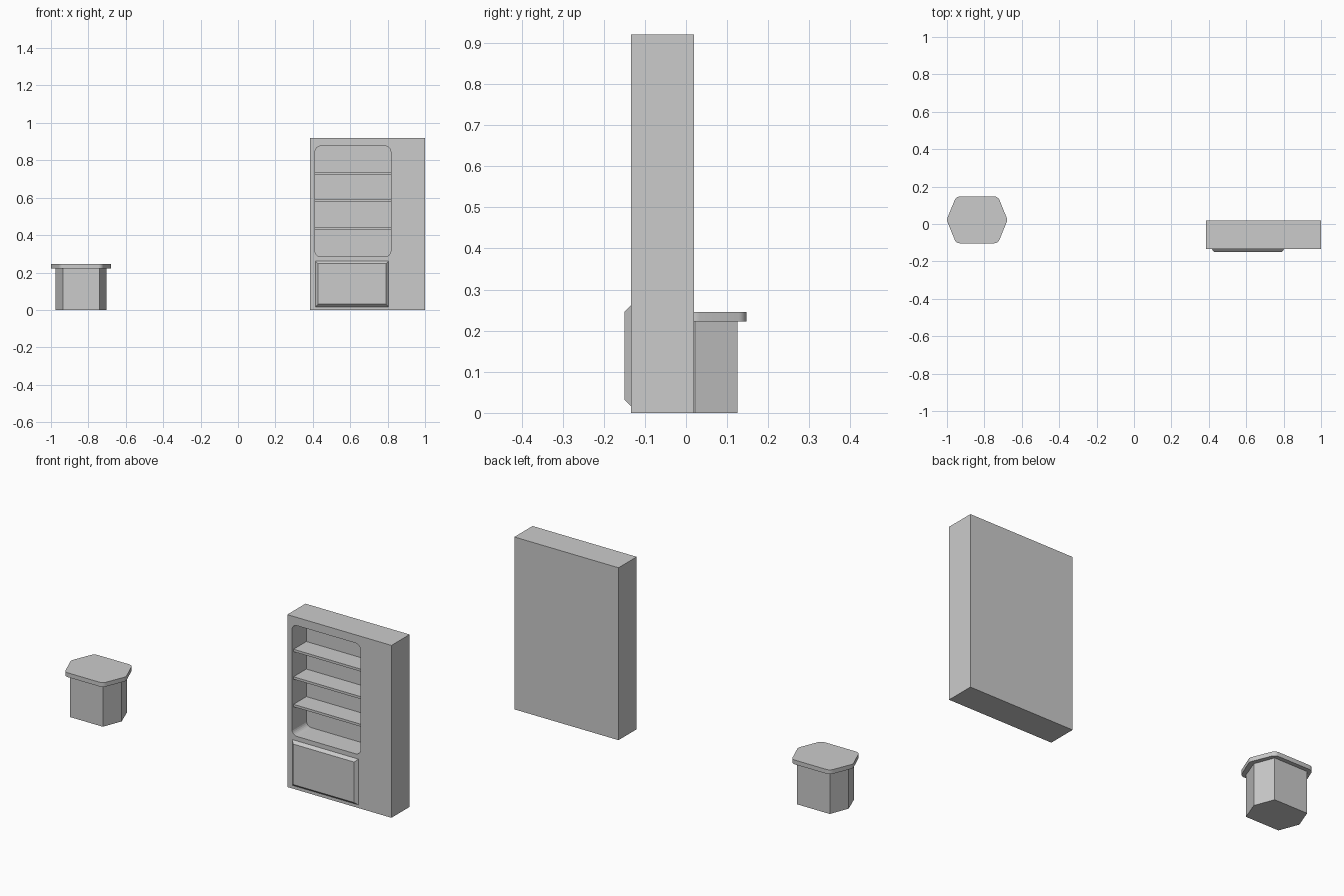
import bpy, bmesh, math
from mathutils import Vector

if "Cube" in bpy.data.objects:
    bpy.data.objects.remove(bpy.data.objects["Cube"])


def rounded(points, radius, steps=6):
    """Round the corners of a counter-clockwise convex polygon."""
    result, n = [], len(points)
    for i in range(n):
        p = Vector(points[i])
        a = (Vector(points[i - 1]) - p).normalized()
        b = (Vector(points[(i + 1) % n]) - p).normalized()
        half = a.angle(b) / 2
        centre = p + (a + b).normalized() * radius / math.sin(half)
        start = p + a * radius / math.tan(half) - centre
        sweep = math.pi - 2 * half
        for k in range(steps + 1):
            t = sweep * k / steps
            c, s = math.cos(t), math.sin(t)
            result.append(centre + Vector((start.x * c - start.y * s,
                                           start.x * s + start.y * c)))
    return result


def loft(name, low, high):
    """Solid joining two matching loops of 3D points."""
    bm = bmesh.new()
    a = [bm.verts.new(p) for p in low]
    b = [bm.verts.new(p) for p in high]
    bm.faces.new(a[::-1])
    bm.faces.new(b)
    for i in range(len(a)):
        j = (i + 1) % len(a)
        bm.faces.new((a[i], a[j], b[j], b[i]))
    bmesh.ops.recalc_face_normals(bm, faces=bm.faces)
    mesh = bpy.data.meshes.new(name)
    bm.to_mesh(mesh)
    bm.free()
    obj = bpy.data.objects.new(name, mesh)
    bpy.context.collection.objects.link(obj)
    return obj


def rect(x0, x1, z0, z1):
    return [(x0, z0), (x1, z0), (x1, z1), (x0, z1)]


def along_y(name, front, y0, back, y1):
    return loft(name, [(x, y0, z) for x, z in front], [(x, y1, z) for x, z in back])


def along_z(name, outline, z0, z1):
    return loft(name, [(x, y, z0) for x, y in outline], [(x, y, z1) for x, y in outline])


def hexagon(cx, cy, tip, flat, depth):
    return [(cx + x, cy + y) for x, y in
            [(tip, 0), (flat, depth), (-flat, depth),
             (-tip, 0), (-flat, -depth), (flat, -depth)]]


def smooth(obj):
    bpy.ops.object.select_all(action='DESELECT')
    bpy.context.view_layer.objects.active = obj
    obj.select_set(True)
    bpy.ops.object.shade_smooth_by_angle(angle=math.radians(20))


# Hexagonal table
along_z("table_base", hexagon(-0.839, 0.022, 0.137, 0.0975, 0.103), 0, 0.223)
top = along_z("table_top", rounded(hexagon(-0.839, 0.022, 0.163, 0.112, 0.125), 0.03),
              0.222, 0.245)
smooth(top)

# Bookcase wall block with a rounded niche cut into the front
FRONT, BACK = -0.134, 0.019
block = rect(0.385, 1.0, 0, 0.92)
wall = along_y("bookcase_body", block, FRONT, block, BACK)
niche = rounded(rect(0.412, 0.817, 0.285, 0.876), 0.03)
cutter = along_y("niche_cutter", niche, FRONT - 0.05, niche, FRONT + 0.122)
cutter.hide_render = True
cutter.hide_set(True)
cut = wall.modifiers.new("niche", 'BOOLEAN')
cut.operation = 'DIFFERENCE'
cut.solver = 'EXACT'
cut.object = cutter

# Shelves
for i in range(3):
    z = 0.430 + i * 0.147
    shelf = rect(0.410, 0.819, z, z + 0.013)
    along_y(f"shelf_{i + 1}", shelf, FRONT + 0.014, shelf, FRONT + 0.124)

# Raised lower panel with chamfered rim
along_y("lower_panel", rect(0.429, 0.790, 0.031, 0.247), -0.149,
        rect(0.414, 0.805, 0.016, 0.262), FRONT + 0.001)
